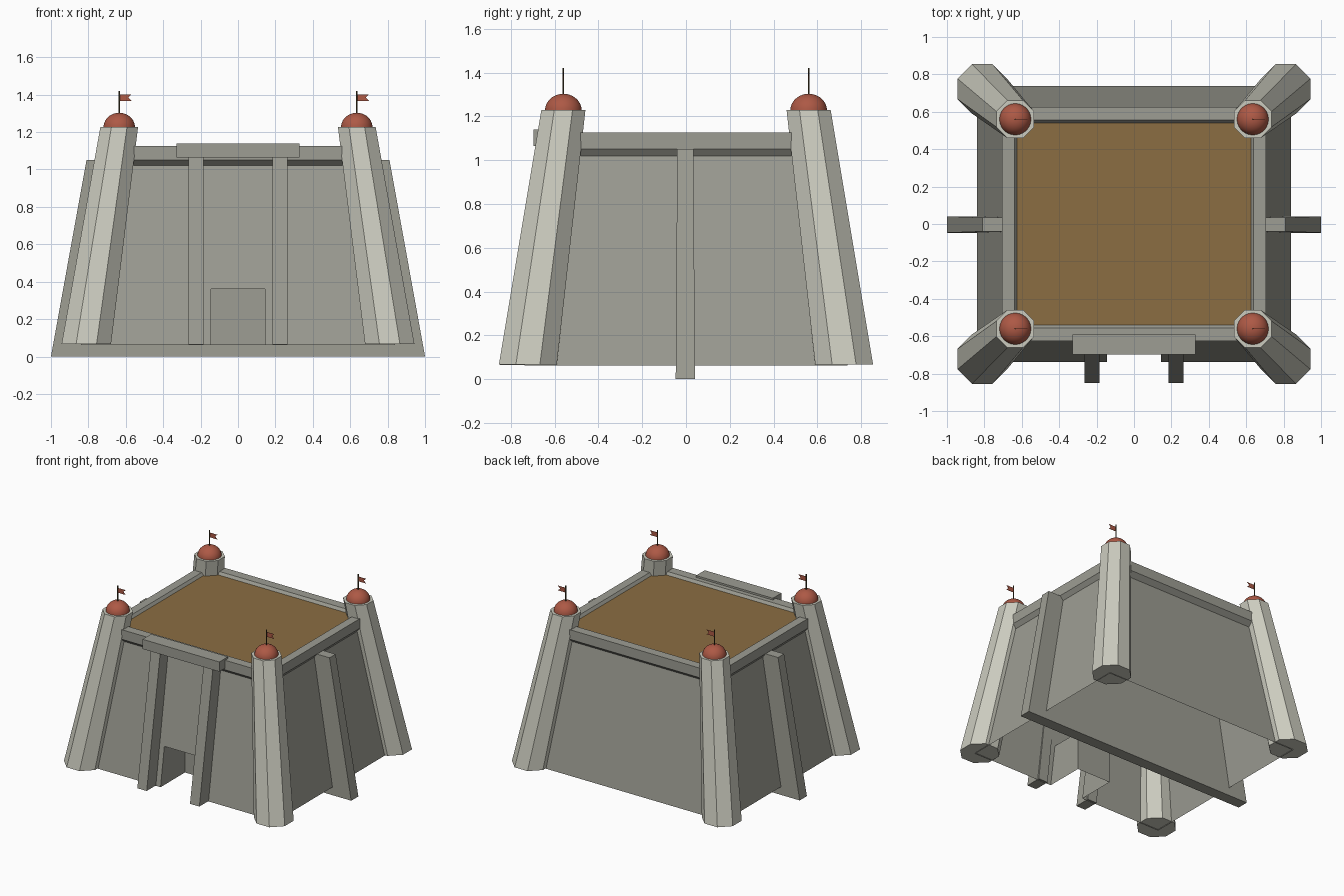
import bpy
from math import sin, cos, pi

if "Cube" in bpy.data.objects:
    bpy.data.objects.remove(bpy.data.objects["Cube"])


def material(name, rgb):
    m = bpy.data.materials.new(name)
    m.diffuse_color = (*rgb, 1)
    m.use_nodes = True
    m.node_tree.nodes["Principled BSDF"].inputs["Base Color"].default_value = m.diffuse_color
    return m


WALL = material("wall_stone", (0.34, 0.34, 0.295))
STONE = material("tower_stone", (0.60, 0.60, 0.52))
RED = material("red_clay", (0.42, 0.10, 0.06))
BROWN = material("earth", (0.26, 0.155, 0.055))
DARK = material("dark_wood", (0.08, 0.06, 0.025))


def make(name, verts, faces, mat, smooth=False):
    me = bpy.data.meshes.new(name)
    me.from_pydata(verts, [], faces)
    ob = bpy.data.objects.new(name, me)
    bpy.context.collection.objects.link(ob)
    me.materials.append(mat)
    if smooth:
        me.polygons.foreach_set("use_smooth", [len(p.vertices) < 8 for p in me.polygons])
    return ob


def loft(name, rings, mat, caps=True, smooth=False):
    """Skin a stack of rings that all have the same point count."""
    n = len(rings[0])
    verts = [p for r in rings for p in r]
    faces = [(k * n + i, k * n + (i + 1) % n, (k + 1) * n + (i + 1) % n, (k + 1) * n + i)
             for k in range(len(rings) - 1) for i in range(n)]
    if caps:
        faces += [tuple(reversed(range(n))), tuple(range((len(rings) - 1) * n, len(verts)))]
    return make(name, verts, faces, mat, smooth)


def rect(hx, hy, z, cx=0, cy=0):
    return [(cx + a * hx, cy + b * hy, z) for a, b in ((-1, -1), (1, -1), (1, 1), (-1, 1))]


def circle(cx, cy, z, r, n):
    return [(cx + r * cos(2 * pi * (i + .5) / n), cy + r * sin(2 * pi * (i + .5) / n), z)
            for i in range(n)]


# Battered walls: open-bottomed shell with a recessed doorway in the front
Z0, Z1 = 0.062, 1.02
BX, BY, TX, TY = 0.84, 0.738, 0.68, 0.59
DX, DZ, DB = 0.145, 0.36, -0.44
DY = -BY + (BY - TY) * (DZ - Z0) / (Z1 - Z0)
verts = rect(BX, BY, Z0) + rect(TX, TY, Z1)
verts += [(-DX, -BY, Z0), (-DX, DY, DZ), (DX, DY, DZ), (DX, -BY, Z0)]
verts += [(-DX, DB, Z0), (-DX, DB, DZ), (DX, DB, DZ), (DX, DB, Z0)]
make("walls", verts, [
    (1, 2, 6, 5), (2, 3, 7, 6), (3, 0, 4, 7),
    (0, 8, 9, 4), (9, 10, 5, 4), (10, 11, 1, 5),
    (8, 12, 13, 9), (9, 13, 14, 10), (10, 14, 15, 11), (12, 15, 14, 13)], WALL)

# Overhanging parapet and the roof floor inside it
loft("parapet", [rect(TX, TY, Z1), rect(0.705, 0.626, 1.052), rect(0.705, 0.626, 1.126),
                 rect(0.64, 0.556, 1.126), rect(0.625, 0.541, 1.105)], WALL, caps=False)
make("roof_floor", rect(0.625, 0.541, 1.105), [(0, 1, 2, 3)], BROWN)

# Cross slab showing as a buttress on either side
loft("side_buttress", [rect(1.0, 0.044, 0, 0, -0.003), rect(0.81, 0.037, 1.05, 0, -0.003)], WALL)

# Front buttresses and lintel
for s in (-1, 1):
    loft("front_buttress", [rect(0.04, 0.0625, 0.065, s * 0.225, -0.7875),
                            rect(0.04, 0.05, 1.065, s * 0.225, -0.635)], WALL)
loft("lintel", [rect(0.328, 0.053, z, 0, -0.644) for z in (1.065, 1.14)], WALL)

# Corner towers with domes, poles and flags
for sx in (-1, 1):
    for sy in (-1, 1):
        x, y = sx * 0.635, sy * 0.56
        loft("corner_tower", [circle(sx * 0.811, sy * 0.722, 0.067, 0.143, 8),
                              circle(x, y, 1.228, 0.109, 8)], STONE)
        loft("tower_dome", [circle(x, y, 1.226 + 0.077 * sin(a), 0.084 * cos(a) + 0.0003, 32)
                            for a in [pi / 2 * k / 10 for k in range(11)]], RED, smooth=True)
        loft("flag_pole", [circle(x, y, z, 0.004, 8) for z in (1.29, 1.42)], DARK)
        flag = [(0, 1.366), (0.066, 1.366), (0.048, 1.384), (0.066, 1.402), (0, 1.402)]
        loft("flag", [[(x + u, y + t, z) for u, z in flag] for t in (0.001, -0.001)], RED)
